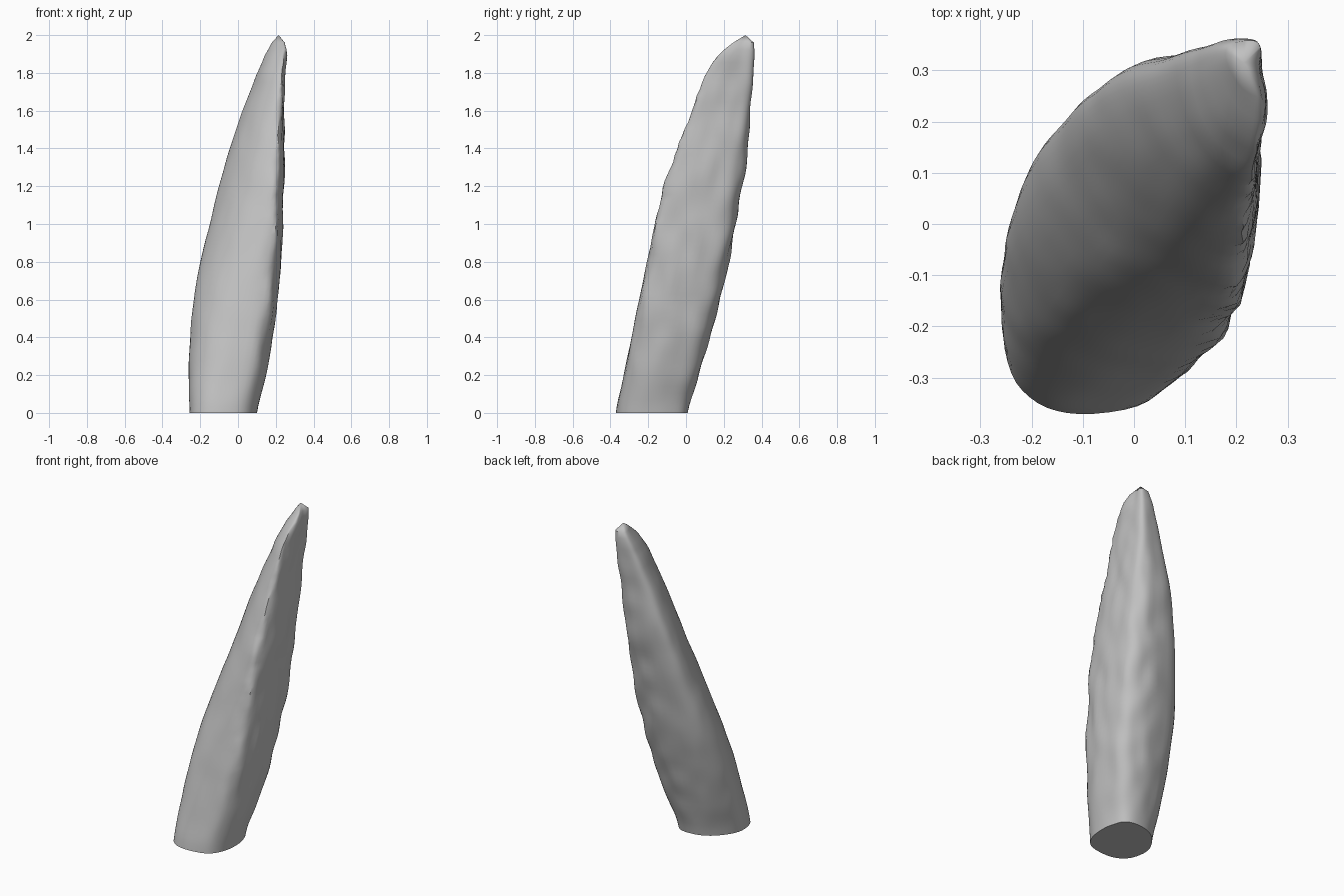
import bpy, bmesh, math
from mathutils import Vector, noise

cube = bpy.data.objects.get("Cube")
if cube:
    bpy.data.objects.remove(cube)

# Leaning outline: height, x min, x max, y min, y max
LEVELS = [
    (0.0, -.255, .10, -.37, .01), (0.2, -.26, .147, -.33, .07),
    (0.4, -.253, .182, -.29, .125), (0.6, -.235, .21, -.25, .18),
    (0.8, -.20, .226, -.205, .225), (1.0, -.15, .233, -.165, .263),
    (1.2, -.10, .24, -.115, .297), (1.4, -.045, .243, -.045, .33),
    (1.6, .025, .245, .03, .34), (1.8, .10, .25, .105, .355),
    (1.9, .145, .256, .175, .362), (1.96, .18, .25, .25, .357),
]
# Unit cross-sections: rounded foot, and ridged upper body
FOOT = [(.6, -.88), (.96, -.4), (1, .28), (.79, .86), (.18, 1),
        (-.52, .72), (-1, .05), (-.88, -.69), (-.3, -1)]
BODY = [(.76, -1), (.99, -.48), (1, .25), (.9, .8), (.4, 1),
        (-.8, .86), (-1, .42), (-.63, -.28), (-.05, -.78)]
STEPS = 6
ROWS = 56


def spline(a, b, c, d, t):
    return b + 0.5 * t * (c - a + t * (2 * a - 5 * b + 4 * c - d + t * (3 * (b - c) + d - a)))


def level_at(z):
    last = len(LEVELS) - 1
    i = max(k for k in range(last) if LEVELS[k][0] <= z)
    p = [Vector(LEVELS[min(max(i + k, 0), last)]) for k in (-1, 0, 1, 2)]
    t = (z - p[1][0]) / (p[2][0] - p[1][0])
    return spline(*p, t)


def section(blend):
    pts = [Vector(f).lerp(Vector(b), blend) for f, b in zip(FOOT, BODY)]
    n = len(pts)
    ring = [spline(*(pts[(i + k) % n] for k in (-1, 0, 1, 2)), s / STEPS)
            for i in range(n) for s in range(STEPS)]
    # keep the section inside its unit box
    for axis in (0, 1):
        lo, hi = min(p[axis] for p in ring), max(p[axis] for p in ring)
        for p in ring:
            p[axis] = 2 * (p[axis] - lo) / (hi - lo) - 1
    return ring


# Shaft: lofted rings with worn lumps, stronger on the ridged side and back
bm = bmesh.new()
rings = []
for r in range(ROWS + 1):
    z = LEVELS[-1][0] * r / ROWS
    _, x0, x1, y0, y1 = level_at(z)
    ring = []
    for p in section(min(1, z / 1.2)):
        co = Vector(((x0 + x1) / 2 + p.x * (x1 - x0) / 2,
                     (y0 + y1) / 2 + p.y * (y1 - y0) / 2, z))
        out = Vector((p.x, p.y, 0)).normalized()
        rough = 0.004 + 0.008 * max(0, min(1, p.x + p.y / 2 + 0.4)) * min(1, 2 * z)
        lump = noise.noise(Vector((co.x * 12, co.y * 12, z * 6)))
        # chipped flecks along the front ridge
        near = max(0, 1 - (p - Vector((.76, -1))).length * 3) * min(1, z)
        chip = noise.noise(Vector((co.x * 30, co.y * 30, z * 17)))
        ring.append(bm.verts.new(co + out * (rough * lump + 0.014 * near * chip)))
    rings.append(ring)

count = len(rings[0])
for low, high in zip(rings, rings[1:]):
    for i in range(count):
        j = (i + 1) % count
        bm.faces.new((low[i], low[j], high[j], high[i]))
bm.faces.new(rings[0][::-1])

# Pointed broken tip
apex = bm.verts.new((.215, .315, 2))
for i in range(count):
    bm.faces.new((rings[-1][i], rings[-1][(i + 1) % count], apex))
bmesh.ops.recalc_face_normals(bm, faces=bm.faces)

mesh = bpy.data.meshes.new("stone_spike")
bm.to_mesh(mesh)
bm.free()
spike = bpy.data.objects.new("stone_spike", mesh)
bpy.context.collection.objects.link(spike)

# Plain grey stone
stone = bpy.data.materials.new("grey stone")
stone.use_nodes = True
colour = (0.53, 0.53, 0.53, 1)
stone.diffuse_color = colour
stone.node_tree.nodes["Principled BSDF"].inputs["Base Color"].default_value = colour
mesh.materials.append(stone)

bpy.ops.object.select_all(action='DESELECT')
spike.select_set(True)
bpy.context.view_layer.objects.active = spike
bpy.ops.object.shade_smooth_by_angle(angle=math.radians(40))
